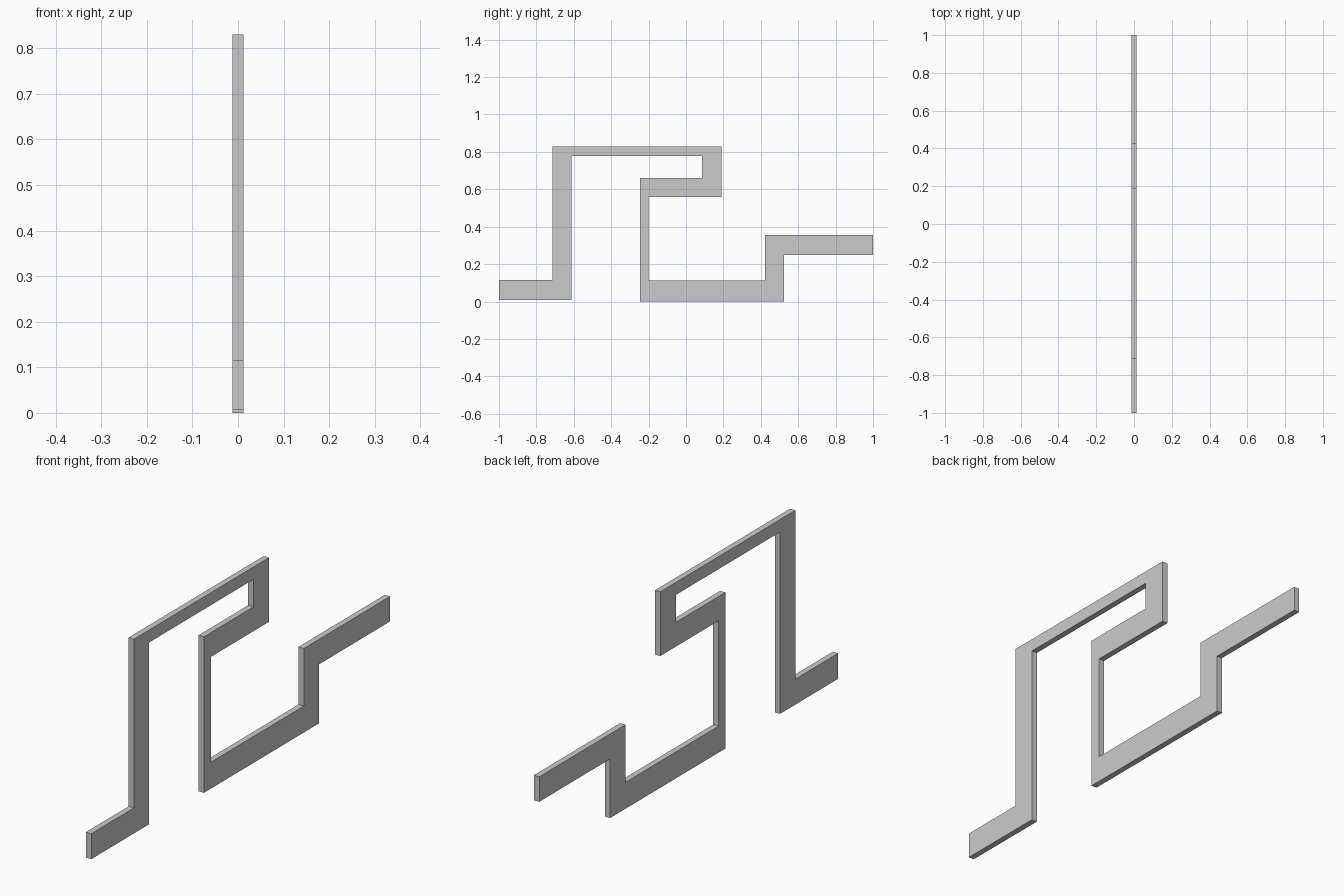
import bpy, bmesh

if "Cube" in bpy.data.objects:
    bpy.data.objects.remove(bpy.data.objects["Cube"])

HALF_THICKNESS = 0.0125

# Side profile of the bent strip (y, z), anticlockwise from the lower left end
profile = [
    (-1.0, 0.007), (-0.612, 0.007), (-0.612, 0.777), (0.086, 0.777),
    (0.086, 0.661), (-0.246, 0.661), (-0.246, 0.0), (0.525, 0.0),
    (0.525, 0.25), (1.0, 0.25), (1.0, 0.356), (0.423, 0.356),
    (0.423, 0.112), (-0.2, 0.112), (-0.2, 0.558), (0.19, 0.558),
    (0.19, 0.83), (-0.714, 0.83), (-0.714, 0.115), (-1.0, 0.115),
]

# Flat strip: profile face extruded along x
bm = bmesh.new()
face = bm.faces.new([bm.verts.new((-HALF_THICKNESS, y, z)) for y, z in profile])
result = bmesh.ops.extrude_face_region(bm, geom=[face], use_keep_orig=True)
moved = [v for v in result["geom"] if isinstance(v, bmesh.types.BMVert)]
bmesh.ops.translate(bm, verts=moved, vec=(2 * HALF_THICKNESS, 0, 0))
bmesh.ops.recalc_face_normals(bm, faces=bm.faces)

mesh = bpy.data.meshes.new("bent_strip")
bm.to_mesh(mesh)
bm.free()
strip = bpy.data.objects.new("bent_strip", mesh)
bpy.context.collection.objects.link(strip)
